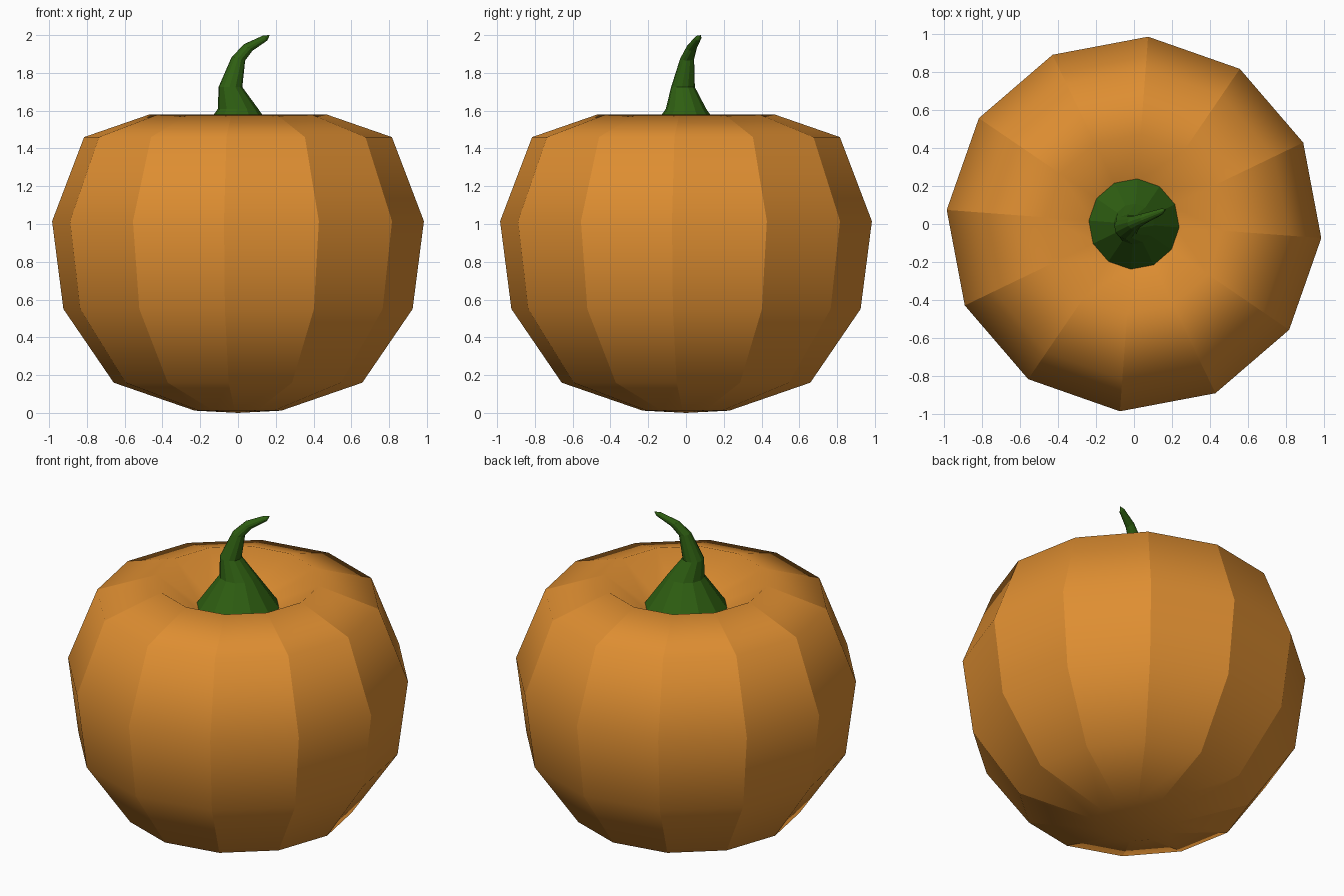
import bpy, bmesh, math
from mathutils import Vector

if "Cube" in bpy.data.objects:
    bpy.data.objects.remove(bpy.data.objects["Cube"])

SIDES = 12
PHASE = math.radians(-4.3)


def material(name, rgb):
    m = bpy.data.materials.new(name)
    m.diffuse_color = (*rgb, 1)
    m.use_nodes = True
    m.node_tree.nodes["Principled BSDF"].inputs["Base Color"].default_value = m.diffuse_color
    return m


def loft(name, rings, mat, cap_start=None, cap_end=None, smooth=False, sharp_below=0):
    """Skin rings given as (centre, radius, lean angle about y)."""
    bm = bmesh.new()
    rows = []
    for c, r, lean in rings:
        row = []
        for k in range(SIDES):
            a = PHASE + k * 2 * math.pi / SIDES
            x, y = r * math.cos(a), r * math.sin(a)
            row.append(bm.verts.new(Vector(c) + Vector(
                (x * math.cos(lean), y, -x * math.sin(lean)))))
        rows.append(row)
    for lo, hi in zip(rows, rows[1:]):
        for k in range(SIDES):
            j = (k + 1) % SIDES
            bm.faces.new((lo[k], lo[j], hi[j], hi[k])).smooth = smooth
    # pointed end caps
    for row, tip in ((rows[0], cap_start), (rows[-1], cap_end)):
        if tip is not None:
            v = bm.verts.new(tip)
            for k in range(SIDES):
                bm.faces.new((row[k], row[(k + 1) % SIDES], v)).smooth = smooth
    # crisp creases running up the sides
    for i in range(sharp_below):
        for k in range(SIDES):
            e = bm.edges.get((rows[i][k], rows[i + 1][k]))
            e.smooth = False
    bmesh.ops.recalc_face_normals(bm, faces=bm.faces)
    me = bpy.data.meshes.new(name)
    bm.to_mesh(me)
    bm.free()
    me.materials.append(mat)
    ob = bpy.data.objects.new(name, me)
    bpy.context.collection.objects.link(ob)
    return ob


orange = material("orange_skin", (0.73, 0.27, 0.031))
green = material("green_stem", (0.028, 0.115, 0.006))

# pumpkin body with sunken top
profile = [(0.23, 0.012), (0.66, 0.16), (0.927, 0.55), (0.987, 1.015),
           (0.817, 1.46), (0.47, 1.58), (0.22, 1.41)]
loft("pumpkin_body", [((0, 0, z), r, 0) for r, z in profile], orange,
     cap_start=(0, 0, 0), cap_end=(0, 0, 1.40), smooth=True, sharp_below=5)

# curved stem
loft("stem", [((0, 0, 1.42), 0.24, 0),
              ((0, 0, 1.61), 0.107, 0),
              ((-0.04, -0.016, 1.725), 0.063, 0),
              ((0.002, 0.006, 1.875), 0.037, 0.25),
              ((0.055, 0.03, 1.935), 0.028, 0.7),
              ((0.145, 0.065, 1.985), 0.017, 0.9)],
     green, cap_end=(0.168, 0.078, 2.0))
